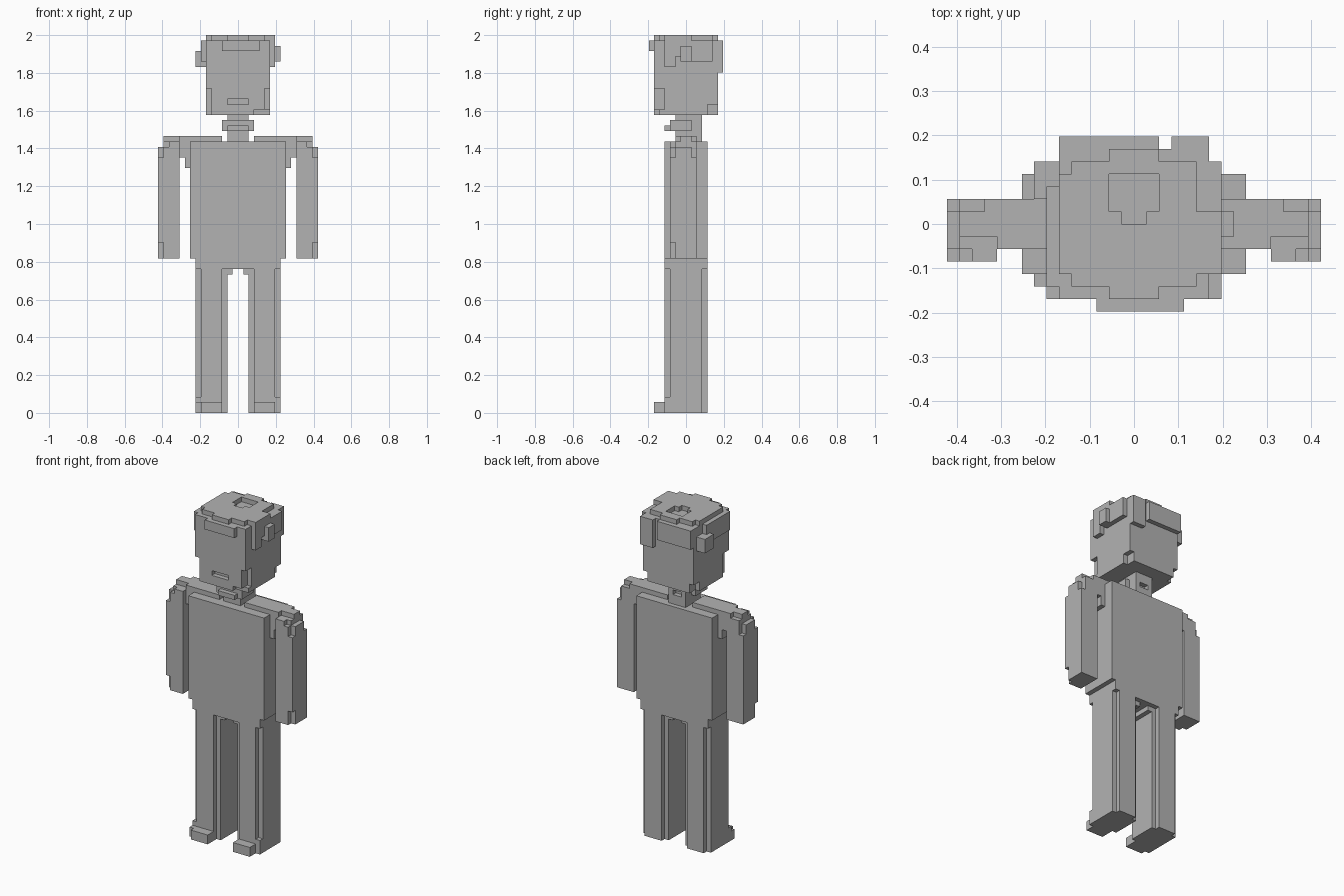
import bpy
import bmesh
import math

if "Cube" in bpy.data.objects:
    bpy.data.objects.remove(bpy.data.objects["Cube"])

U = 2 / 71          # edge of one cube
cells = {}          # cube position -> part name


def span(x, y, z):
    return [(i, j, k) for i in range(*x) for j in range(*y) for k in range(*z)]


def box(part, x, y, z, mirror=False):
    for i, j, k in span(x, y, z):
        cells[(i, j, k)] = part.replace("*", "right")
        if mirror:
            cells[(-1 - i, j, k)] = part.replace("*", "left")


def cut(x, y, z, mirror=False):
    for i, j, k in span(x, y, z):
        cells.pop((i, j, k), None)
        if mirror:
            cells.pop((-1 - i, j, k), None)


# Legs: full core with thinner inner and outer columns, then feet
box("*_leg", (2, 8), (-3, 3), (0, 29), True)
box("*_leg", (3, 7), (-4, 4), (0, 29), True)
box("*_leg", (2, 8), (-4, 4), (27, 29), True)
box("*_leg", (3, 8), (-4, -3), (0, 3), True)
box("*_foot", (3, 7), (-6, -4), (0, 2), True)
box("left_foot", (-8, -7), (-5, -4), (0, 2))

# Hips
box("hips", (-2, 2), (-4, 4), (27, 29))
box("hips", (1, 2), (-3, 3), (26, 27), True)

# Torso and shoulders
box("torso", (-9, 9), (-4, 4), (29, 51))
box("*_shoulder", (9, 11), (-2, 2), (48, 51), True)
box("*_shoulder", (9, 10), (-2, 2), (46, 48), True)
box("*_shoulder", (3, 11), (-2, 2), (51, 52), True)
box("*_shoulder", (11, 12), (-1, 2), (51, 52), True)
box("*_shoulder", (12, 14), (-1, 1), (51, 52), True)

# Arms with notched ends
box("*_arm", (11, 15), (-3, 2), (29, 50), True)
box("*_arm", (11, 14), (-3, 2), (50, 51), True)
cut((13, 14), (-3, -2), (50, 51), True)
cut((14, 15), (-3, -2), (48, 50), True)
cut((14, 15), (-3, -2), (29, 32), True)
cut((14, 15), (1, 2), (48, 50), True)

# Neck with collar
box("neck", (-2, 2), (-2, 3), (51, 56))
box("collar", (-3, 3), (-3, 1), (53, 55))
box("collar", (-2, 2), (-4, -3), (53, 54))
cut((-1, 1), (2, 3), (53, 54))

# Head with notched jaw corners and a recessed mouth
box("head", (-6, 6), (-6, 6), (56, 70))
cut((5, 6), (-6, -4), (57, 61), True)
cut((-6, -5), (-6, -4), (56, 57))
cut((3, 6), (-6, -5), (56, 57))
cut((5, 6), (4, 6), (56, 58), True)
cut((-2, 2), (-6, -5), (58, 59))

# Crown of hair: stepped round layer with a shallow dip
box("crown", (-6, 5), (-4, 4), (70, 71))
box("crown", (5, 7), (-4, 1), (70, 71))
box("crown", (-5, 5), (-5, 5), (70, 71))
box("crown", (-2, 2), (-6, 6), (70, 71))
cut((-2, 2), (1, 4), (70, 71))
cut((-1, 1), (0, 1), (70, 71))

# Hair around the head
box("fringe", (-3, 4), (-7, -6), (68, 70))
box("back_hair", (-6, 2), (6, 7), (66, 70))
box("back_hair", (3, 6), (6, 7), (64, 70))
box("right_hair", (6, 7), (-4, -2), (65, 70))
box("right_hair", (6, 7), (-2, -1), (67, 70))
box("right_hair", (6, 7), (-1, 5), (66, 70))
box("right_tuft", (7, 8), (-1, 1), (66, 69))
box("left_hair", (-7, -6), (-5, 3), (66, 70))
box("left_tuft", (-8, -6), (2, 5), (65, 68))

# Shared plain grey
grey = bpy.data.materials.new("grey")
grey.diffuse_color = (0.45, 0.45, 0.45, 1)
grey.use_nodes = True
grey.node_tree.nodes["Principled BSDF"].inputs["Base Color"].default_value = grey.diffuse_color


def side_corners(cell, axis, step):
    """Four corners of one cube side, wound to face outwards."""
    a, b = (axis + 1) % 3, (axis + 2) % 3
    out = []
    for da, db in ((0, 0), (1, 0), (1, 1), (0, 1)):
        p = list(cell)
        p[axis] += 1 if step > 0 else 0
        p[a] += da
        p[b] += db
        out.append(tuple(p))
    return out if step > 0 else out[::-1]


# Turn the exposed cube sides of each part into flat faces
for part in sorted(set(cells.values())):
    bm = bmesh.new()
    verts = {}
    for cell, owner in cells.items():
        if owner != part:
            continue
        for axis in range(3):
            for step in (-1, 1):
                beside = list(cell)
                beside[axis] += step
                if tuple(beside) in cells:
                    continue
                ring = side_corners(cell, axis, step)
                for p in ring:
                    if p not in verts:
                        verts[p] = bm.verts.new([c * U for c in p])
                bm.faces.new([verts[p] for p in ring])
    bmesh.ops.dissolve_limit(bm, angle_limit=math.radians(1),
                             verts=bm.verts[:], edges=bm.edges[:])
    mesh = bpy.data.meshes.new(part)
    bm.to_mesh(mesh)
    bm.free()
    mesh.materials.append(grey)
    bpy.context.collection.objects.link(bpy.data.objects.new(part, mesh))
